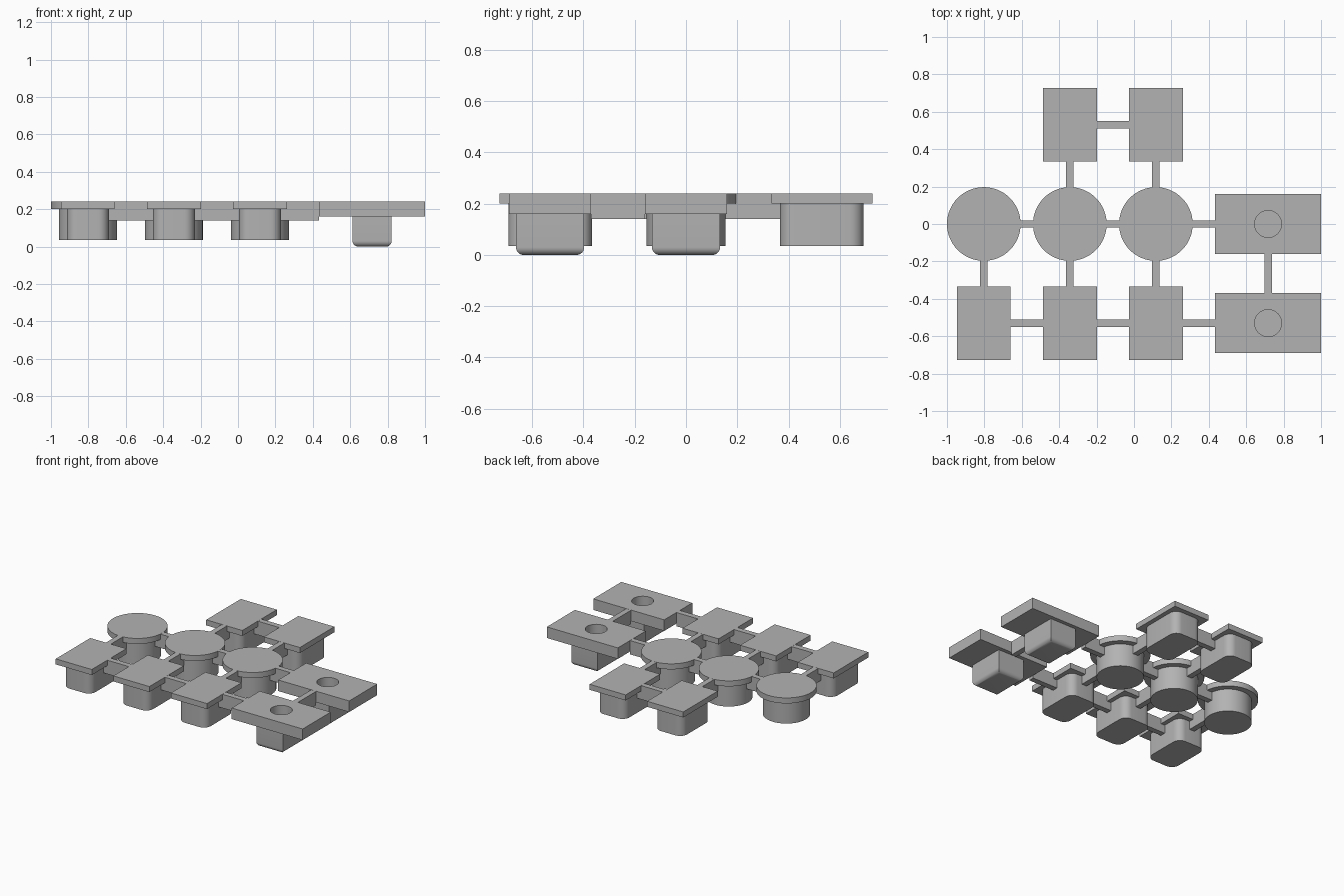
import bpy, bmesh, math

if "Cube" in bpy.data.objects:
    bpy.data.objects.remove(bpy.data.objects["Cube"])

grey = bpy.data.materials.new("neutral grey")
grey.diffuse_color = (0.45, 0.45, 0.45, 1)
grey.use_nodes = True
grey.node_tree.nodes["Principled BSDF"].inputs["Base Color"].default_value = grey.diffuse_color

COLS = (-0.803, -0.343, 0.117)   # button columns
ROW = 0.53                       # offset of front and back rows
TOP, CAP_Z, LINK_Z, STEM_Z, PLATE_Z = 0.24, 0.20, 0.14, 0.035, 0.16
KNOB_X = 0.717


def finish(bm, name, smooth=False):
    bmesh.ops.recalc_face_normals(bm, faces=bm.faces)
    me = bpy.data.meshes.new(name)
    bm.to_mesh(me)
    bm.free()
    ob = bpy.data.objects.new(name, me)
    bpy.context.collection.objects.link(ob)
    me.materials.append(grey)
    if smooth:
        bpy.ops.object.select_all(action='DESELECT')
        ob.select_set(True)
        bpy.context.view_layer.objects.active = ob
        bpy.ops.object.shade_smooth_by_angle(angle=math.radians(35))
    return ob


def box(name, x0, x1, y0, y1, z0, z1, round_edges=None, radius=0.0):
    """Box, optionally rounding its 'vertical' or 'bottom' edges."""
    bm = bmesh.new()
    bmesh.ops.create_cube(bm, size=1)
    for v in bm.verts:
        v.co.x = x1 if v.co.x > 0 else x0
        v.co.y = y1 if v.co.y > 0 else y0
        v.co.z = z1 if v.co.z > 0 else z0
    if round_edges:
        def wanted(e):
            a, b = (v.co.z for v in e.verts)
            return abs(a - b) > 1e-4 if round_edges == 'vertical' else max(a, b) < z0 + 1e-4
        bmesh.ops.bevel(bm, geom=[e for e in bm.edges if wanted(e)], offset=radius,
                        segments=8, profile=0.5, affect='EDGES')
    return finish(bm, name, bool(round_edges))


def disc(name, x, y, r, z0, z1):
    bm = bmesh.new()
    bmesh.ops.create_cone(bm, cap_ends=True, segments=64, radius1=r, radius2=r, depth=z1 - z0)
    bmesh.ops.translate(bm, verts=bm.verts, vec=(x, y, (z0 + z1) / 2))
    return finish(bm, name, True)


# Round buttons in the middle row
for x in COLS:
    disc("round_cap", x, 0, 0.197, CAP_Z, TOP)
    disc("round_stem", x, 0, 0.155, STEM_Z, CAP_Z)

# Rectangular buttons in front and back rows
for x, y in [(c, -ROW) for c in COLS] + [(c, ROW) for c in COLS[1:]]:
    box("square_cap", x - 0.144, x + 0.144, y - 0.197, y + 0.197, CAP_Z, TOP)
    box("square_stem", x - 0.112, x + 0.112, y - 0.163, y + 0.163, STEM_Z, CAP_Z,
        'vertical', 0.055)

# Wide plates with a round hole above a bottom-rounded foot
for y in (0, -ROW):
    cutter = disc("hole_cutter", KNOB_X, y, 0.072, 0.12, 0.3)
    cutter.hide_render = True
    cutter.hide_set(True)
    plate = box("wide_plate", 0.433, 1.0, y - 0.16, y + 0.16, PLATE_Z, TOP)
    foot = box("plate_foot", KNOB_X - 0.105, KNOB_X + 0.105, y - 0.133, y + 0.133,
               0, PLATE_Z, 'bottom', 0.03)
    for ob in (plate, foot):
        cut = ob.modifiers.new("hole", 'BOOLEAN')
        cut.operation, cut.object, cut.solver = 'DIFFERENCE', cutter, 'EXACT'

# Thin links joining neighbouring parts
H = 0.02


def link_x(y, x0, x1):
    box("link", x0, x1, y - H, y + H, LINK_Z, TOP - 0.0005)


def link_y(x, y0, y1):
    box("link", x - H, x + H, y0, y1, LINK_Z, TOP - 0.0005)


for a, b in zip(COLS, COLS[1:]):
    link_x(0, a + 0.15, b - 0.15)
    link_x(-ROW, a + 0.11, b - 0.11)
link_x(ROW, COLS[1] + 0.11, COLS[2] - 0.11)
link_x(0, COLS[2] + 0.15, 0.433)
link_x(-ROW, COLS[2] + 0.11, 0.433)
for x in COLS:
    link_y(x, -ROW + 0.16, -0.15)
for x in COLS[1:]:
    link_y(x, 0.15, ROW - 0.16)
link_y(KNOB_X, -ROW + 0.16, -0.16)
